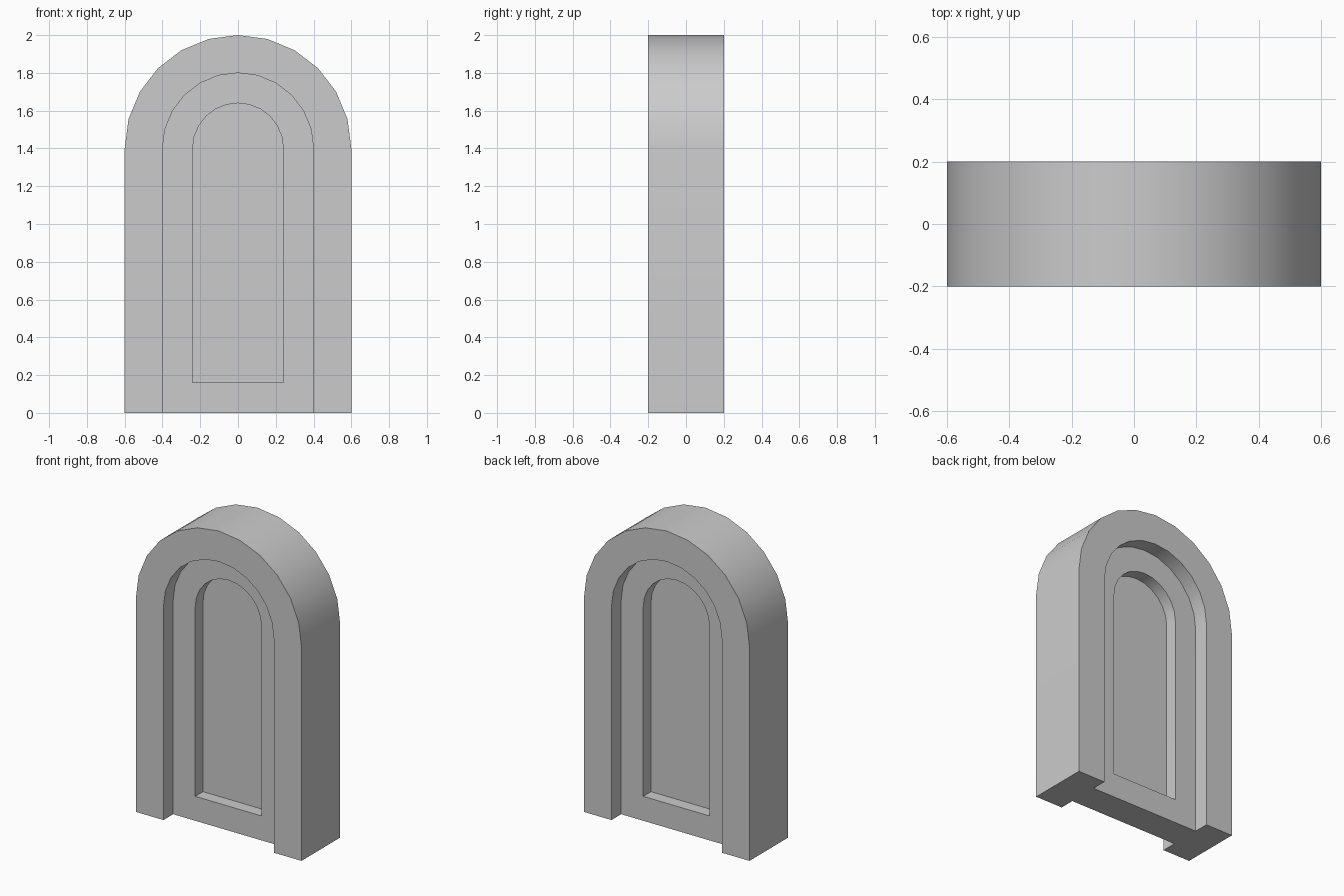
import bpy, bmesh, math

if "Cube" in bpy.data.objects:
    bpy.data.objects.remove(bpy.data.objects["Cube"])

SPRING = 1.4   # height where the arch starts
SEGS = 12      # sides of each half-round arch

bm = bmesh.new()


def arch(radius, base, y):
    """Open arch line from the right foot, over the top, to the left foot."""
    pts = [(radius, base)]
    for i in range(SEGS + 1):
        a = math.pi * i / SEGS
        pts.append((radius * math.cos(a), SPRING + radius * math.sin(a)))
    pts.append((-radius, base))
    return [bm.verts.new((x, y, z)) for x, z in pts]


def bridge(a, b, closed=False):
    """Join two arch lines with quads; closed also joins across the foot."""
    n = len(a)
    for i in range(n if closed else n - 1):
        j = (i + 1) % n
        bm.faces.new((a[i], a[j], b[j], b[i]))


outlines, feet = [], []
for side in (-1, 1):
    outer = arch(0.6, 0, side * 0.2)
    lip = arch(0.4, 0, side * 0.2)
    door = arch(0.4, 0, side * 0.1)
    rim = arch(0.24, 0.16, side * 0.1)
    panel = arch(0.24, 0.16, side * 0.02)
    bridge(outer, lip)                 # frame face
    bridge(lip, door)                  # frame reveal
    bridge(door, rim, closed=True)     # door border
    bridge(rim, panel, closed=True)    # panel reveal
    bm.faces.new(panel)                # sunken panel
    outlines.append(outer)
    feet.append([outer[0], lip[0], door[0], door[-1], lip[-1], outer[-1]])

bridge(outlines[0], outlines[1])                 # outer wall
bm.faces.new(feet[0] + feet[1][::-1])            # underside

bmesh.ops.recalc_face_normals(bm, faces=bm.faces[:])
mesh = bpy.data.meshes.new("arched_doorway")
bm.to_mesh(mesh)
bm.free()
obj = bpy.data.objects.new("arched_doorway", mesh)
bpy.context.collection.objects.link(obj)

# Smooth arches with sharp steps
bpy.context.view_layer.objects.active = obj
obj.select_set(True)
bpy.ops.object.shade_smooth_by_angle(angle=math.radians(30))
